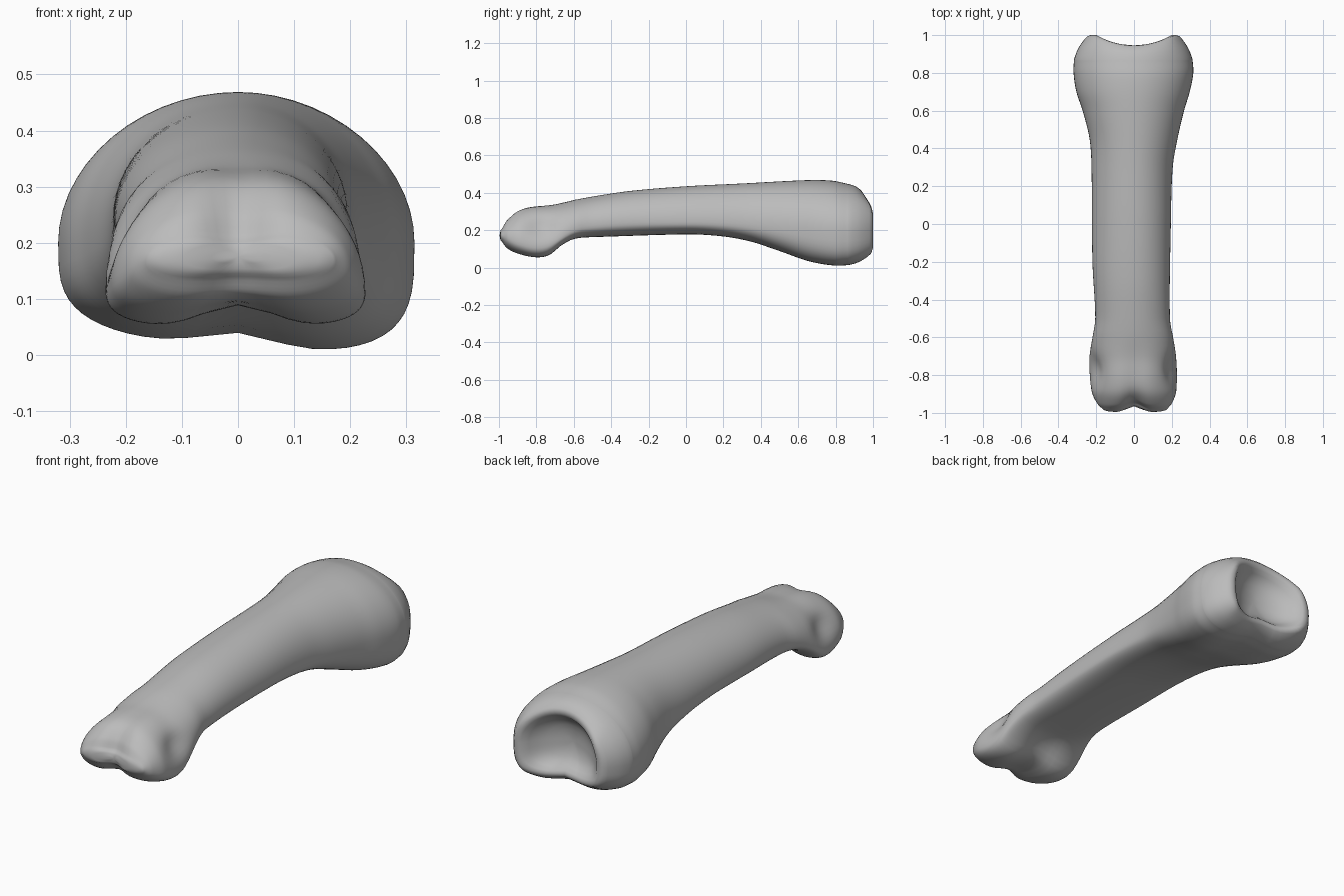
import bpy
import bmesh
from math import cos, sin, pi, exp

SIDES = 56
STEPS = 84
START, END = -0.985, 0.87

default_cube = bpy.data.objects.get("Cube")
if default_cube:
    bpy.data.objects.remove(default_cube, do_unlink=True)


def curve(keys):
    """Smooth function through (position, value) keys."""
    def slope(i):
        a, b = keys[max(i - 1, 0)], keys[min(i + 1, len(keys) - 1)]
        return (b[1] - a[1]) / (b[0] - a[0])

    def value(y):
        y = min(max(y, keys[0][0]), keys[-1][0])
        i = 0
        while i < len(keys) - 2 and y > keys[i + 1][0]:
            i += 1
        (y0, v0), (y1, v1) = keys[i], keys[i + 1]
        h = y1 - y0
        t = (y - y0) / h
        return (v0 * (1 + 2 * t) * (1 - t) ** 2 + v1 * t * t * (3 - 2 * t)
                + h * t * (1 - t) * (slope(i) * (1 - t) - slope(i + 1) * t))
    return value


def clamp(v):
    return min(max(v, 0), 1)


def bump(v, width):
    return exp(-(v / width) ** 2)


def signed_power(v, p):
    return abs(v) ** p * (1 if v >= 0 else -1)


# Outline of the bone along its length
top = curve([(-.985, .22), (-.96, .265), (-.9, .315), (-.82, .337), (-.7, .345), (-.5, .38),
             (-.3, .41), (0, .435), (.3, .45), (.65, .468), (.78, .465), (.87, .447)])
bottom = curve([(-.985, .13), (-.96, .095), (-.9, .065), (-.8, .047), (-.73, .06), (-.67, .11),
                (-.6, .148), (-.5, .16), (0, .178), (.2, .165), (.35, .135), (.5, .085),
                (.65, .035), (.8, .015), (.87, .018)])
right = curve([(-.985, .16), (-.95, .195), (-.88, .226), (-.7, .238), (-.6, .22), (-.5, .205),
               (-.2, .22), (.3, .225), (.45, .235), (.6, .272), (.7, .305), (.8, .32), (.87, .318)])
left = curve([(-.985, .17), (-.95, .2), (-.88, .225), (-.7, .225), (-.6, .207), (-.5, .19),
              (0, .195), (.3, .205), (.45, .23), (.6, .265), (.7, .295), (.8, .314), (.87, .31)])
waist = curve([(-.985, .17), (-.9, .14), (-.75, .13), (-.55, .22), (0, .245), (.4, .23), (.8, .2)])
squareness = curve([(-.985, .9), (-.8, .62), (-.5, .75), (.3, .75), (.8, .58)])
lower_groove = curve([(-.985, .01), (-.85, .04), (-.7, .035), (-.55, .005), (.4, .005), (.7, .025)])


def section(y):
    """One ring of points around the bone: domed above, flatter below."""
    points = []
    base = clamp((y - .35) / .4)
    head = clamp((-.6 - y) / .2)
    for i in range(SIDES):
        a = 2 * pi * i / SIDES
        u, v = cos(a), sin(a)
        half = left(y) if u > 0 else right(y)
        if v >= 0:
            x = half * u
            z = waist(y) + (top(y) - waist(y)) * v
            z -= head * .014 * bump(x, .06) * v
        else:
            p = squareness(y)
            x = half * signed_power(u, p)
            low = abs(v) ** p
            z = waist(y) + (bottom(y) - waist(y)) * low
            z += (lower_groove(y) * bump(x, .09) - base * .07 * x) * low
        # Hollows on both sides of the head
        x *= 1 - .14 * bump(y + .77, .08) * bump(z - .22, .06)
        # Notch between the two condyles
        shift = .035 * bump(x, .055) * clamp((-.82 - y) / .16)
        points.append((x, y + shift, z))
    return points


bm = bmesh.new()


def add_ring(points):
    return [bm.verts.new(p) for p in points]


def bridge(a, b):
    for i in range(SIDES):
        j = (i + 1) % SIDES
        bm.faces.new((a[i], a[j], b[j], b[i]))


def close(ring, tip):
    v = bm.verts.new(tip)
    for i in range(SIDES):
        bm.faces.new((ring[i], ring[(i + 1) % SIDES], v))


# Shaft, with rings closer together towards both ends
rings = []
for s in range(STEPS + 1):
    t = s / STEPS
    t = t - .12 * sin(2 * pi * t)
    rings.append(add_ring(section(START + (END - START) * t)))
for a, b in zip(rings, rings[1:]):
    bridge(a, b)

# Rounded tip of the head
centre_z = .175
ring = rings[0]
outline = section(START)
for k, push in ((.85, .007), (.6, .012), (.3, .014)):
    inner = add_ring([(x * k, START - push + .035 * bump(x * k, .055),
                       centre_z + (z - centre_z) * k) for x, y, z in outline])
    bridge(ring, inner)
    ring = inner
close(ring, (0, START + .02, centre_z))

# Raised rim and hollow joint face at the base
rim = curve([(0, .88), (.25, .885), (.5, .905), (.66, .94), (.78, .945),
             (.87, .93), (.95, .905), (1, .87)])
centre_z = .23
ring = rings[-1]
outline = section(END)
for k in (.98, .95, .91, .87, .82, .78, .72, .66, .58, .5, .38, .25, .12):
    points = []
    for x, y, z in outline:
        x, z = x * k, centre_z + (z - centre_z) * k
        side = clamp((x / .2) ** 2) * clamp((1 - k) / .25)
        points.append((x, rim(k) + .055 * side, z))
    inner = add_ring(points)
    bridge(ring, inner)
    ring = inner
close(ring, (0, rim(0), centre_z))

bmesh.ops.recalc_face_normals(bm, faces=bm.faces)
mesh = bpy.data.meshes.new("finger_bone")
bm.to_mesh(mesh)
bm.free()
bone = bpy.data.objects.new("finger_bone", mesh)
bpy.context.collection.objects.link(bone)

# Plain grey surface
grey = bpy.data.materials.new("bone_grey")
grey.use_nodes = True
colour = (.5, .5, .5, 1)
grey.diffuse_color = colour
grey.node_tree.nodes["Principled BSDF"].inputs["Base Color"].default_value = colour
mesh.materials.append(grey)

bpy.ops.object.select_all(action="DESELECT")
bone.select_set(True)
bpy.context.view_layer.objects.active = bone
bpy.ops.object.shade_smooth_by_angle(angle=pi / 3)
